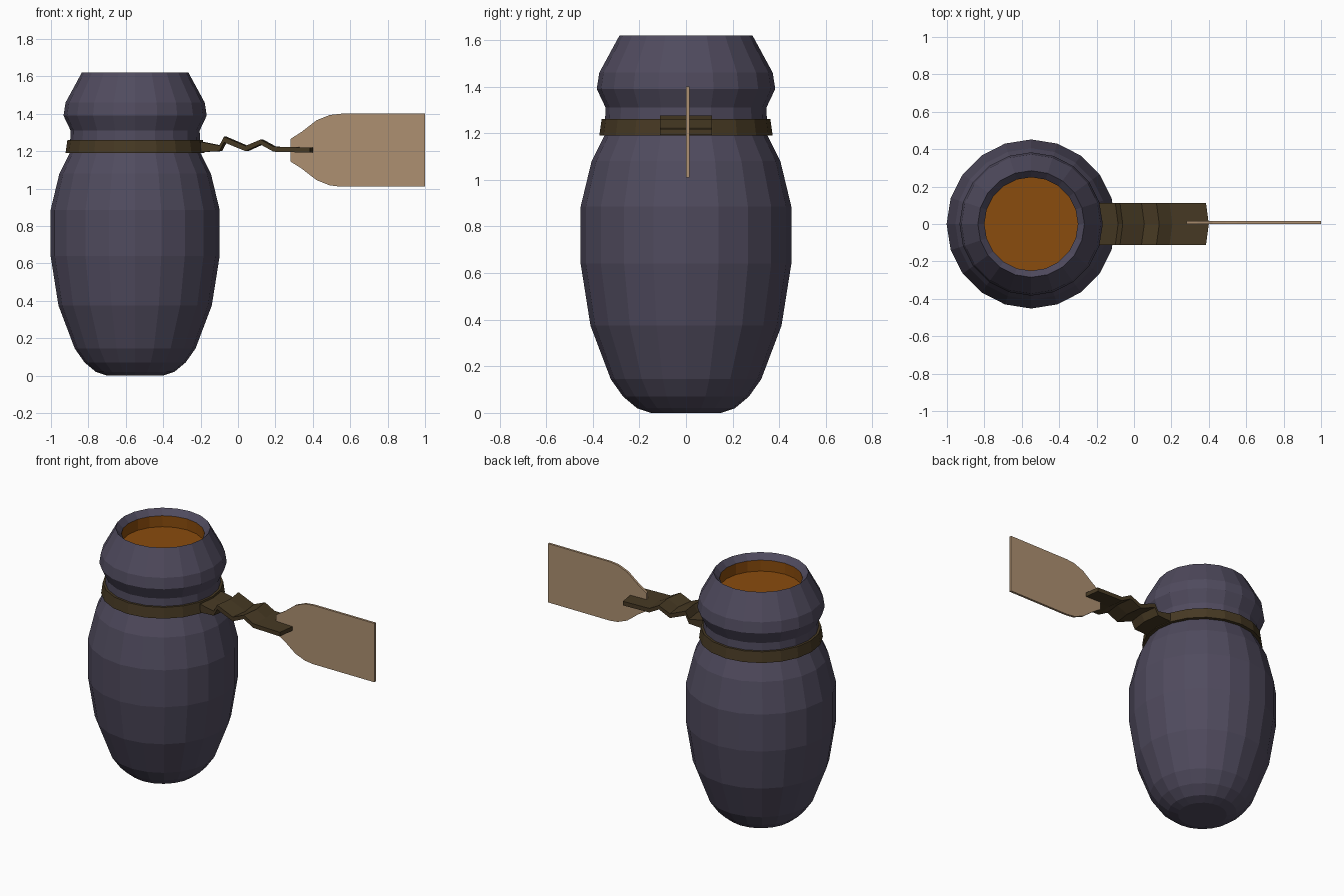
import bpy, bmesh, math

if "Cube" in bpy.data.objects:
    bpy.data.objects.remove(bpy.data.objects["Cube"])

CX = -0.55      # jar axis
SIDES = 20


def material(name, rgb):
    m = bpy.data.materials.new(name)
    m.diffuse_color = (*rgb, 1)
    m.use_nodes = True
    m.node_tree.nodes["Principled BSDF"].inputs["Base Color"].default_value = m.diffuse_color
    return m


slate = material("slate_clay", (0.080, 0.070, 0.112))
leather = material("brown_strap", (0.062, 0.041, 0.017))
honey = material("amber_filling", (0.255, 0.072, 0.004))
paper = material("tan_tag", (0.420, 0.280, 0.165))


def finish(name, bm, mat, fix_normals=False):
    if fix_normals:
        bmesh.ops.recalc_face_normals(bm, faces=bm.faces)
    me = bpy.data.meshes.new(name)
    bm.to_mesh(me)
    bm.free()
    me.materials.append(mat)
    ob = bpy.data.objects.new(name, me)
    bpy.context.collection.objects.link(ob)
    return ob


def lathe(name, profile, mat, closed=False, cap_start=False, cap_end=False):
    """Spin (radius, z) points around the jar axis."""
    bm = bmesh.new()
    rings = []
    for r, z in profile:
        rings.append([bm.verts.new((CX + r * math.cos(i * math.tau / SIDES),
                                    r * math.sin(i * math.tau / SIDES), z))
                      for i in range(SIDES)])
    pairs = list(zip(rings, rings[1:]))
    if closed:
        pairs.append((rings[-1], rings[0]))
    for a, b in pairs:
        for i in range(SIDES):
            j = (i + 1) % SIDES
            bm.faces.new((a[i], a[j], b[j], b[i]))
    if cap_start:
        bm.faces.new(rings[0][::-1])
    if cap_end:
        bm.faces.new(rings[-1])
    return finish(name, bm, mat)


# Jar body with neck and inward-sloping lip
lathe("jar", [(0.15, 0.0), (0.21, 0.02), (0.27, 0.07), (0.323, 0.145),
              (0.41, 0.375), (0.452, 0.64), (0.452, 0.885), (0.405, 1.08),
              (0.35, 1.19), (0.345, 1.31), (0.383, 1.39), (0.372, 1.46),
              (0.285, 1.62), (0.25, 1.583)], slate, cap_start=True)

# Filling surface and inside wall
lathe("filling", [(0.25, 1.583), (0.25, 1.51)], honey, cap_end=True)

# Band around the neck
lathe("neck_band", [(0.372, 1.19), (0.362, 1.26), (0.33, 1.26), (0.33, 1.19)],
      leather, closed=True)

# Twisted strap: zigzag side profile (x, bottom z, top z), bowed along y
stations = [(-0.20, 1.195, 1.25), (-0.10, 1.20, 1.23), (-0.075, 1.247, 1.277),
            (0.04, 1.20, 1.228), (0.12, 1.236, 1.262), (0.19, 1.197, 1.224),
            (0.385, 1.192, 1.219)]
columns = [(-0.112, 0.0), (0.0, 0.015), (0.112, 0.0)]
bm = bmesh.new()
loops = []
for y, bow in columns:
    low = [bm.verts.new((x + bow, y, b)) for x, b, t in stations]
    top = [bm.verts.new((x + bow, y, t)) for x, b, t in stations]
    loops.append((low, top))
n = len(stations)
for (l0, t0), (l1, t1) in zip(loops, loops[1:]):
    for k in range(n - 1):
        bm.faces.new((t0[k], t0[k + 1], t1[k + 1], t1[k]))
        bm.faces.new((l0[k], l1[k], l1[k + 1], l0[k + 1]))
    for k in (0, n - 1):
        bm.faces.new((l0[k], t0[k], t1[k], l1[k]))
for low, top in (loops[0], loops[-1]):
    for k in range(n - 1):
        bm.faces.new((low[k], low[k + 1], top[k + 1], top[k]))
finish("strap", bm, leather, True)

# Thin tag, outline mirrored about its centre height
half = [(0.28, 0.06), (0.34, 0.098), (0.42, 0.160), (0.49, 0.188),
        (0.55, 0.195), (1.0, 0.195)]
ZC = 1.205
outline = [(x, ZC + h) for x, h in half] + [(x, ZC - h) for x, h in half[::-1]]
bm = bmesh.new()
face = bm.faces.new([bm.verts.new((x, 0.0, z)) for x, z in outline])
ext = bmesh.ops.extrude_face_region(bm, geom=[face], use_keep_orig=True)
bmesh.ops.translate(bm, vec=(0, 0.015, 0),
                    verts=[v for v in ext["geom"] if isinstance(v, bmesh.types.BMVert)])
finish("tag", bm, paper, True)
